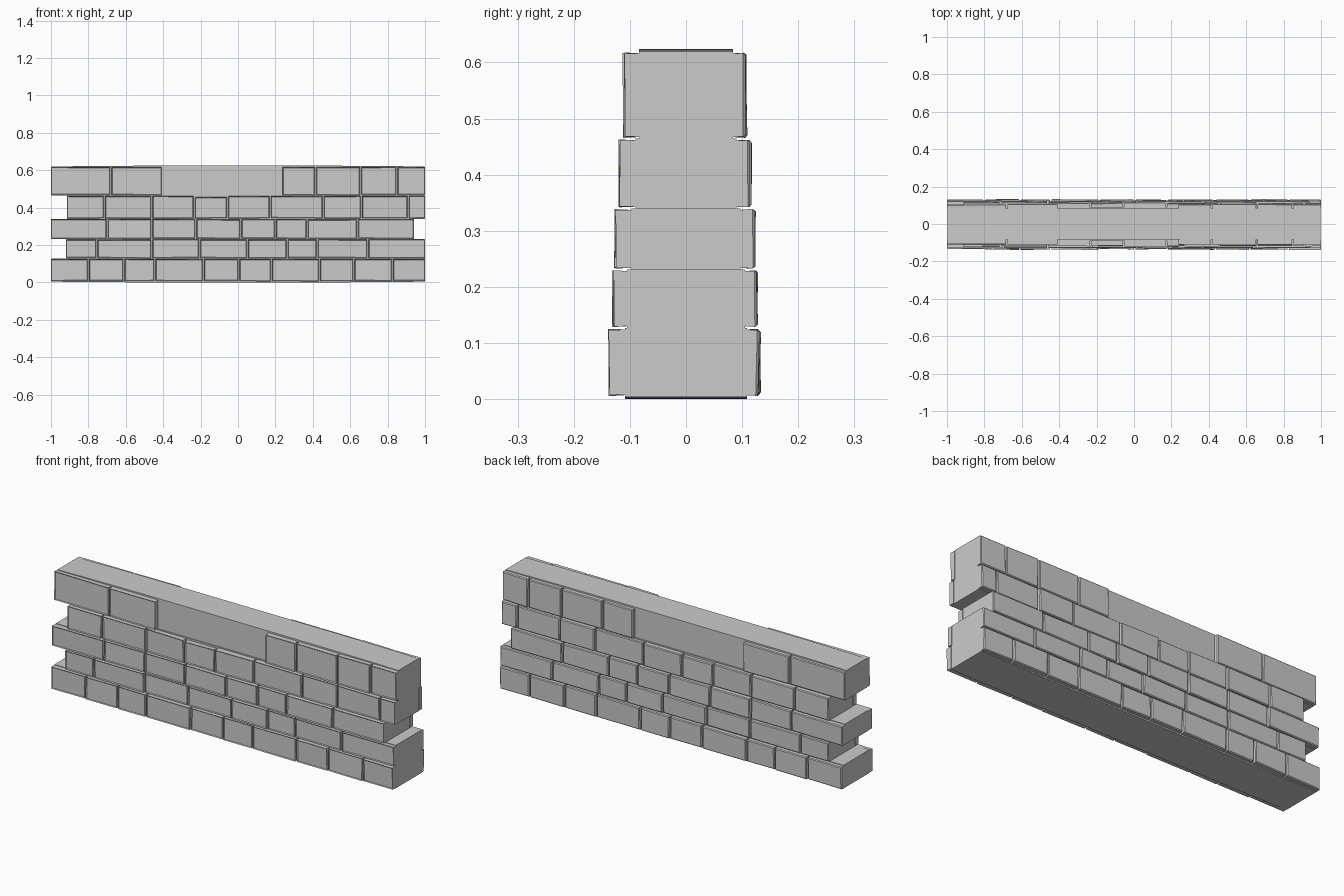
import bpy, bmesh, random
from mathutils import Vector

if "Cube" in bpy.data.objects:
    bpy.data.objects.remove(bpy.data.objects["Cube"])

random.seed(4)

# Courses: z bottom, z top, core half depth, stone half depth, joint positions along x
COURSES = [
    (0.004, 0.127, 0.109, 0.132, [-1, -.80, -.61, -.445, -.185, .005, .178, .435, .62, .825, 1]),
    (0.127, 0.231, 0.105, 0.126, [-.92, -.755, -.46, -.205, .05, .262, .423, .695, 1]),
    (0.231, 0.340, 0.097, 0.122, [-1, -.70, -.46, -.225, .015, .20, .37, .64, .94]),
    (0.340, 0.464, 0.090, 0.115, [-.915, -.715, -.46, -.235, -.055, .172, .455, .66, .91, 1]),
    (0.464, 0.619, 0.084, 0.107, [-1, -.68, -.405, .235, .415, .655, .85, 1]),
]
GAP = 0.004  # half of a joint


def finish(bm, name):
    bmesh.ops.recalc_face_normals(bm, faces=bm.faces)
    mesh = bpy.data.meshes.new(name)
    bm.to_mesh(mesh)
    bm.free()
    obj = bpy.data.objects.new(name, mesh)
    bpy.context.collection.objects.link(obj)
    return obj


def box(bm, x0, x1, y0, y1, z0, z1):
    verts = bmesh.ops.create_cube(bm, size=1)["verts"]
    for v in verts:
        v.co = Vector((x0 + (v.co.x + .5) * (x1 - x0),
                       y0 + (v.co.y + .5) * (y1 - y0),
                       z0 + (v.co.z + .5) * (z1 - z0)))
    return verts


def add_stone(bm, x0, x1, z0, z1, inner, outer, side):
    # slab with chamfered, slightly uneven outer face
    verts = box(bm, x0, x1, side * inner, side * outer, z0, z1)
    face_verts = [v for v in verts if abs(v.co.y) > (inner + outer) / 2]
    depth = random.uniform(-.003, .002)
    for v in face_verts:
        v.co.y += side * (depth + random.uniform(-.0025, .0015))
        v.co.z += random.uniform(-.0015, .0015)
    edges = [e for e in bm.edges if e.verts[0] in face_verts and e.verts[1] in face_verts]
    bmesh.ops.bevel(bm, geom=edges, offset=.004, segments=1, affect='EDGES')


for n, (z0, z1, core, outer, joints) in enumerate(COURSES, 1):
    # solid core of the course
    bm = bmesh.new()
    verts = box(bm, joints[0] + .002, joints[-1] - .002, -core, core, z0, z1)
    if n in (1, len(COURSES)):
        # slightly bowed underside and top
        zed, sign = (z0, -1) if n == 1 else (z1, 1)
        long_edges = [e for e in bm.edges
                      if abs(e.verts[0].co.x - e.verts[1].co.x) > .5]
        bmesh.ops.subdivide_edges(bm, edges=long_edges, cuts=10, use_grid_fill=True)
        for v in bm.verts:
            if abs(v.co.z - zed) < 1e-5:
                v.co.z += sign * .005 * max(0, 1 - v.co.x ** 4) * (.8 if n == 1 else 1)
    finish(bm, f"core_course_{n}")

    # facing stones on both sides
    bm = bmesh.new()
    for i, (a, b) in enumerate(zip(joints, joints[1:])):
        if n == 5 and i == 2:
            continue  # missing stones in the top course
        left = a if i == 0 else a + GAP
        right = b if i == len(joints) - 2 else b - GAP
        top = z1 - (.009 if (n == 4 and i == 3) else .003)
        for side in (-1, 1):
            add_stone(bm, left, right, z0 + .003, top, core - .002, outer, side)
    finish(bm, f"facing_stones_course_{n}")
